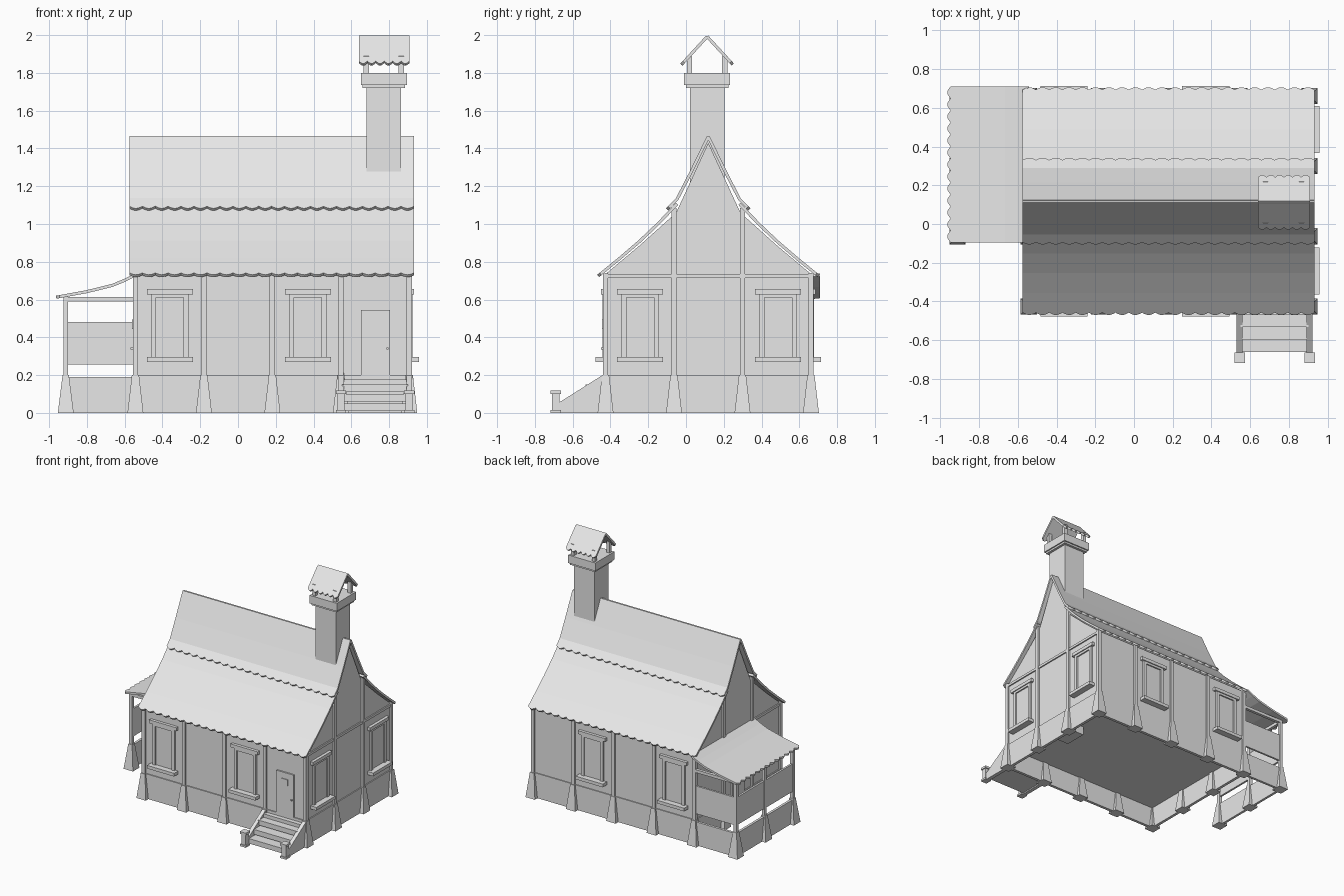
import bpy, bmesh, math
from mathutils import Matrix, Vector

cube = bpy.data.objects.get("Cube")
if cube:
    bpy.data.objects.remove(cube, do_unlink=True)

grey = bpy.data.materials.new("plain_grey")
grey.use_nodes = True
grey.diffuse_color = (0.8, 0.8, 0.8, 1)
for node in grey.node_tree.nodes:
    if node.type == 'BSDF_PRINCIPLED':
        node.inputs["Base Color"].default_value = (0.8, 0.8, 0.8, 1)


def finish(name, bm):
    bmesh.ops.recalc_face_normals(bm, faces=bm.faces)
    mesh = bpy.data.meshes.new(name)
    bm.to_mesh(mesh)
    bm.free()
    mesh.materials.append(grey)
    obj = bpy.data.objects.new(name, mesh)
    bpy.context.scene.collection.objects.link(obj)
    return obj


def add_box(bm, x0, x1, y0, y1, z0, z1, top=1.0):
    """Axis-aligned box; top < 1 tapers the upper face."""
    centre = Vector(((x0 + x1) / 2, (y0 + y1) / 2, (z0 + z1) / 2))
    size = Matrix.Diagonal((x1 - x0, y1 - y0, z1 - z0, 1))
    verts = bmesh.ops.create_cube(bm, size=1, matrix=Matrix.Translation(centre) @ size)["verts"]
    for v in verts:
        if v.co.z > centre.z:
            v.co.x = centre.x + (v.co.x - centre.x) * top
            v.co.y = centre.y + (v.co.y - centre.y) * top


def boxes(name, items, matrix=Matrix()):
    bm = bmesh.new()
    for item in items:
        add_box(bm, *item)
    bm.transform(matrix)
    return finish(name, bm)


def prism(name, points, x0, x1):
    """Outline in the y-z plane, extruded along x."""
    bm = bmesh.new()
    face = bm.faces.new([bm.verts.new((x0, y, z)) for y, z in points])
    out = bmesh.ops.extrude_face_region(bm, geom=[face])["geom"]
    bmesh.ops.translate(bm, vec=(x1 - x0, 0, 0),
                        verts=[g for g in out if isinstance(g, bmesh.types.BMVert)])
    return finish(name, bm)


def shingle_sheet(name, u0, u1, profile, lobes, place, depth=0.016, thick=0.016):
    """Curved sheet along u whose last profile edge is cut in rounded lobes."""
    bm = bmesh.new()
    steps = lobes * 6
    end = Vector(profile[-1])
    slope = (end - Vector(profile[-2])).normalized()
    columns = []
    for i in range(steps + 1):
        u = u0 + (u1 - u0) * i / steps
        lobe = abs(math.sin(math.pi * i / 6)) - 1
        pts = [Vector(p) for p in profile[:-1]] + [end + slope * lobe * depth]
        columns.append([bm.verts.new(place(u, p.x, p.y - thick / 2)) for p in pts])
    for a, b in zip(columns, columns[1:]):
        for j in range(len(profile) - 1):
            bm.faces.new((a[j], b[j], b[j + 1], a[j + 1]))
    obj = finish(name, bm)
    mod = obj.modifiers.new("thickness", 'SOLIDIFY')
    mod.thickness = thick
    mod.offset = 0
    return obj


def wall_frame(x, y, degrees):
    return Matrix.Translation((x, y, 0)) @ Matrix.Rotation(math.radians(degrees), 4, 'Z')


# Layout: post spacing and wall lines
STEP, MID = 0.3625, 0.118
XS = [-0.543 + STEP * i for i in range(5)]
YS = [-0.426 + STEP * i for i in range(4)]
LEFT, RIGHT, FRONT, BACK = XS[-1], XS[0], YS[0], YS[-1]

# House body with curved gable outline
half = [(0.544, 0.17), (0.544, 0.735), (0.365, 0.885), (0.17, 1.06)]
outline = [(MID - d, z) for d, z in half] + [(MID, 1.43)] + [(MID + d, z) for d, z in reversed(half)]
prism("house_walls", outline, RIGHT, LEFT)

# Foundation ring, open underneath
boxes("foundation", [
    (RIGHT, LEFT, FRONT - 0.008, FRONT + 0.015, 0, 0.2),
    (RIGHT, LEFT, BACK - 0.015, BACK + 0.008, 0, 0.2),
    (RIGHT - 0.008, RIGHT + 0.015, FRONT, BACK, 0, 0.2),
    (LEFT - 0.015, LEFT + 0.008, FRONT, BACK, 0, 0.2)])

# Timber posts and tapered stone footings
spots = [(x, y, 0.74) for x in XS for y in (FRONT, BACK)]
spots += [(x, y, 1.085) for x in (RIGHT, LEFT) for y in YS[1:3]]
boxes("wall_posts", [(x - 0.014, x + 0.014, y - 0.014, y + 0.014, 0.19, top) for x, y, top in spots])
boxes("stone_footings", [(x - 0.042, x + 0.042, y - 0.042, y + 0.042, 0, 0.2, 0.45) for x, y, _ in spots])
boxes("gable_beams", [(x - 0.01, x + 0.01, FRONT, BACK, 0.715, 0.735) for x in (RIGHT, LEFT)])

# Main roof: two shingle layers per side
upper = [(0, 1.47), (0.09, 1.285), (0.165, 1.14), (0.218, 1.085)]
lower = [(0.165, 1.115), (0.265, 1.01), (0.365, 0.915), (0.47, 0.825), (0.583, 0.733)]
for side, sign in (("front", -1), ("back", 1)):
    def main_place(u, d, z, sign=sign):
        return (u, MID + sign * d, z)
    shingle_sheet(side + "_upper_roof", -0.575, 0.932, upper, 22, main_place)
    shingle_sheet(side + "_lower_roof", -0.575, 0.932, lower, 22, main_place)

# Chimney stack, rim and little roof
CX, CY = 0.772, 0.112
boxes("chimney_stack", [(CX - 0.092, CX + 0.092, CY - 0.092, CY + 0.092, 0.1, 1.74)])
boxes("chimney_rim", [
    (CX - 0.112, CX + 0.112, CY - 0.112, CY + 0.112, 1.72, 1.74),
    (CX - 0.122, CX + 0.122, CY - 0.122, CY + 0.122, 1.735, 1.8)])
boxes("chimney_posts", [
    (CX + sx * 0.093 - 0.014, CX + sx * 0.093 + 0.014,
     CY + sy * 0.093 - 0.014, CY + sy * 0.093 + 0.014, 1.79, 1.89) for sx in (-1, 1) for sy in (-1, 1)])
for side, sign in (("front", -1), ("back", 1)):
    def cap_place(u, d, z, sign=sign):
        return (u, CY + sign * d, z)
    shingle_sheet(side + "_chimney_roof", 0.64, 0.908, [(0, 2.0), (0.136, 1.852)], 6, cap_place, 0.018)


# Windows: pane, surround, lintel and deep sill
def window(name, matrix):
    boxes(name, [
        (-0.073, 0.073, -0.005, 0, 0.295, 0.61),
        (-0.098, -0.073, -0.016, 0, 0.295, 0.63),
        (0.073, 0.098, -0.016, 0, 0.295, 0.63),
        (-0.073, 0.073, -0.016, 0, 0.61, 0.63),
        (-0.122, 0.122, -0.024, 0, 0.628, 0.655),
        (-0.122, 0.122, -0.052, 0, 0.27, 0.296)], matrix)


for label, x in (("right", -0.361), ("left", 0.37)):
    window("front_window_" + label, wall_frame(x, FRONT, 0))
    window("back_window_" + label, wall_frame(x, BACK, 180))
for label, y in (("front", -0.243), ("back", 0.488)):
    window("gable_window_" + label, wall_frame(LEFT, y, 90))


# Doors: leaf, small framed light and knob
def door(name, matrix):
    boxes(name, [
        (-0.078, 0.078, -0.012, 0, 0.2, 0.545),
        (-0.027, 0.027, -0.018, 0, 0.445, 0.495),
        (0.058, 0.068, -0.025, 0, 0.335, 0.345)], matrix)


door("front_door", wall_frame(0.728, FRONT, 0))
door("porch_door", wall_frame(RIGHT, MID, -90))

# Front steps with sloping side rails and newels
boxes("front_steps", [
    (0.55, 0.9, -0.66 + 0.064 * i, FRONT, 0.05 * i + 0.01, 0.05 * (i + 1)) for i in range(3)]
    + [(0.55, 0.9, -0.47, FRONT, 0.15, 0.178)])
for label, x in (("right", 0.545), ("left", 0.907)):
    prism("step_rail_" + label, [(FRONT, 0), (FRONT, 0.21), (-0.68, 0.05), (-0.68, 0)], x - 0.015, x + 0.015)
    boxes("step_newel_" + label, [
        (x - w, x + w, -0.69 - w, -0.69 + w, z0, z1)
        for w, z0, z1 in ((0.027, 0, 0.015), (0.019, 0.01, 0.105), (0.027, 0.1, 0.118))])

# Side porch: footings, posts, low walls, railings and beams
PX = -0.912
porch_ys = YS[1:]
Y0, Y1 = porch_ys[0], porch_ys[-1]
boxes("porch_footings", [(PX - 0.042, PX + 0.042, y - 0.042, y + 0.042, 0, 0.2, 0.4) for y in porch_ys])
boxes("porch_posts", [(PX - 0.013, PX + 0.013, y - 0.013, y + 0.013, 0.19, 0.615) for y in porch_ys])
boxes("porch_base", [
    (PX - 0.01, PX + 0.01, Y0, Y1, 0, 0.19),
    (PX, RIGHT, Y1 - 0.01, Y1 + 0.01, 0, 0.19)])
boxes("porch_railing", [
    (PX - 0.008, PX + 0.008, Y0, Y1, 0.255, 0.48),
    (PX, RIGHT, Y1 - 0.008, Y1 + 0.008, 0.255, 0.48)])
boxes("porch_beams", [
    (PX - 0.012, PX + 0.012, Y0, Y1, 0.59, 0.614),
    (PX, RIGHT, Y0 - 0.012, Y0 + 0.012, 0.59, 0.614),
    (PX, RIGHT, Y1 - 0.012, Y1 + 0.012, 0.59, 0.614)])

# Porch roof
shingle_sheet("porch_roof", -0.096, 0.71,
              [(0.545, 0.738), (0.6, 0.71), (0.665, 0.683), (0.8, 0.65), (0.963, 0.62)],
              13, lambda u, d, z: (-d, u, z), 0.018)
